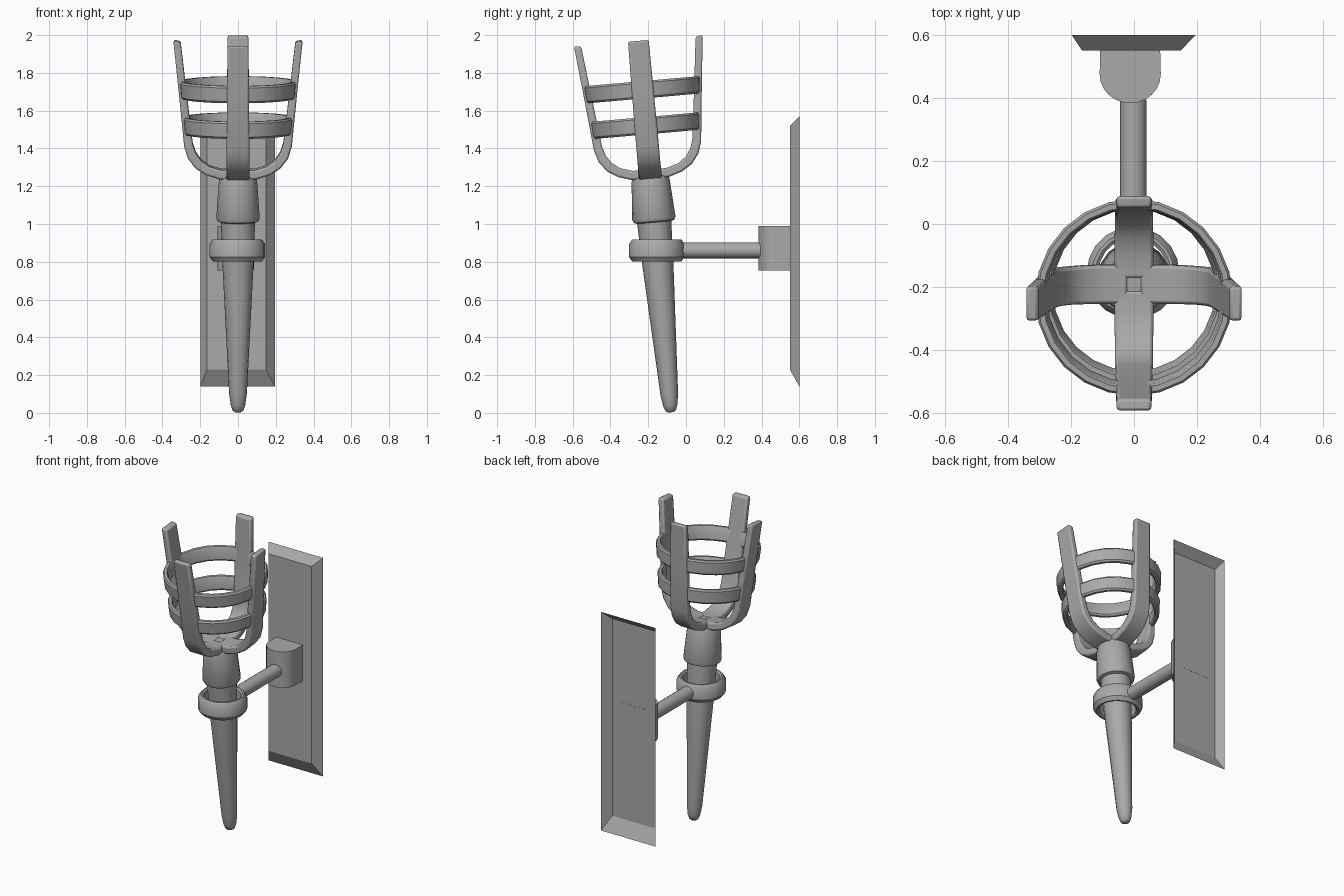
import bpy, bmesh, math
from mathutils import Matrix, Vector

if "Cube" in bpy.data.objects:
    bpy.data.objects.remove(bpy.data.objects["Cube"])

iron = bpy.data.materials.new("grey_iron")
iron.diffuse_color = (0.4, 0.4, 0.4, 1)
iron.use_nodes = True
iron.node_tree.nodes["Principled BSDF"].inputs["Base Color"].default_value = iron.diffuse_color

# The torch leans forward by five degrees
TILT = Matrix.Translation((0, -0.08, 0)) @ Matrix.Rotation(math.radians(5), 4, 'X')


def finish(name, bm, matrix=Matrix(), angle=35, bevel=0, recalc=True):
    bmesh.ops.remove_doubles(bm, verts=bm.verts, dist=1e-5)
    if recalc:
        bmesh.ops.recalc_face_normals(bm, faces=bm.faces)
    bm.transform(matrix)
    me = bpy.data.meshes.new(name)
    bm.to_mesh(me)
    bm.free()
    me.materials.append(iron)
    ob = bpy.data.objects.new(name, me)
    bpy.context.collection.objects.link(ob)
    if bevel:
        mod = ob.modifiers.new("soft_edges", 'BEVEL')
        mod.width = bevel
        mod.segments = 2
        mod.limit_method = 'ANGLE'
        mod.angle_limit = math.radians(50)
    bpy.ops.object.select_all(action='DESELECT')
    ob.select_set(True)
    bpy.context.view_layer.objects.active = ob
    bpy.ops.object.shade_smooth_by_angle(angle=math.radians(angle))
    return ob


def lathe(name, profile, sides, matrix, closed=False, angle=35):
    """Turn (radius, height) points around z; closed profiles make rings."""
    bm = bmesh.new()
    rows = []
    for r, z in profile:
        rows.append([bm.verts.new((r * math.cos(2 * math.pi * i / sides),
                                   r * math.sin(2 * math.pi * i / sides), z))
                     for i in range(sides)])
    n = len(rows)
    for j in range(n if closed else n - 1):
        a, b = rows[j], rows[(j + 1) % n]
        for i in range(sides):
            k = (i + 1) % sides
            bm.faces.new((a[i], a[k], b[k], b[i]))
    if not closed:
        bm.faces.new(rows[0])
        bm.faces.new(rows[-1])
    return finish(name, bm, matrix, angle)


# Tapered handle with rounded tip
lathe("handle", [(0.014, 0.003), (0.028, 0.012), (0.038, 0.04), (0.047, 0.10),
                 (0.084, 0.82), (0.092, 1.06)], 16, TILT, angle=50)

# Socket under the cage
lathe("socket", [(0.09, 1.012), (0.108, 1.018), (0.115, 1.035), (0.101, 1.235),
                 (0.094, 1.255)], 16, TILT)

# Cage hub
lathe("cage_hub", [(0.085, 1.238), (0.09, 1.245), (0.09, 1.278), (0.08, 1.288)], 8,
      TILT @ Matrix.Rotation(math.pi / 8, 4, 'Z'))

# Four curved prongs: outer point, inner point, half width
SECTIONS = [((0.02, 1.240), (0.02, 1.292), 0.060),
            ((0.10, 1.246), (0.09, 1.294), 0.062),
            ((0.17, 1.268), (0.155, 1.314), 0.061),
            ((0.225, 1.303), (0.196, 1.345), 0.060),
            ((0.265, 1.355), (0.224, 1.385), 0.060),
            ((0.285, 1.42), (0.240, 1.435), 0.060),
            ((0.313, 1.70), (0.272, 1.70), 0.058),
            ((0.342, 1.978), (0.304, 1.974), 0.055)]
for i, side in enumerate(("right", "back", "left", "front")):
    bm = bmesh.new()
    rows = [[bm.verts.new(p) for p in ((o[0], -w, o[1]), (o[0], w, o[1]),
                                       (n[0], w, n[1]), (n[0], -w, n[1]))]
            for o, n, w in SECTIONS]
    for a, b in zip(rows, rows[1:]):
        for k in range(4):
            m = (k + 1) % 4
            bm.faces.new((a[k], a[m], b[m], b[k]))
    bm.faces.new(rows[0])
    bm.faces.new(rows[-1])
    finish(side + "_prong", bm, TILT @ Matrix.Rotation(i * math.pi / 2, 4, 'Z'), bevel=0.01)

# Two flared hoops joining the prongs
for name, r, z in (("upper_hoop", 0.305, 1.717), ("lower_hoop", 0.286, 1.526)):
    ring = [(r - 0.007, z - 0.046), (r + 0.002, z - 0.036), (r + 0.008, z + 0.036),
            (r + 0.001, z + 0.046), (r - 0.016, z + 0.046), (r - 0.022, z + 0.036),
            (r - 0.029, z - 0.036), (r - 0.022, z - 0.046)]
    lathe(name, ring, 24, TILT, closed=True)

# Upright collar around the handle
lathe("collar", [(0.110, 0.81), (0.12, 0.802), (0.130, 0.802), (0.147, 0.825),
                 (0.147, 0.893), (0.130, 0.918), (0.12, 0.918), (0.110, 0.91)],
      20, Matrix.Translation((-0.003, -0.155, 0)), closed=True)

# Support arm running back to the wall block
lathe("support_arm", [(0.042, 0), (0.042, 0.42)], 16,
      Matrix.Translation((-0.002, -0.025, 0.86)) @ Matrix.Rotation(-math.pi / 2, 4, 'X'))

# Wall block with a rounded front
bm = bmesh.new()
outline = [(0.095, 0.551)]
outline += [(0.097 * math.cos(a), 0.475 - 0.092 * math.sin(a))
            for a in (math.pi * i / 12 for i in range(13))]
outline += [(-0.095, 0.551)]
low = bm.faces.new([bm.verts.new((x - 0.012, y, 0.755)) for x, y in outline])
top = bmesh.ops.extrude_face_region(bm, geom=[low])
bmesh.ops.translate(bm, vec=Vector((0, 0, 0.235)),
                    verts=[v for v in top['geom'] if isinstance(v, bmesh.types.BMVert)])
finish("wall_block", bm)

# Wall plate: hollow pressed sheet with sloping rims, open at the back
bm = bmesh.new()
back = [bm.verts.new((x, 0.6, z)) for x, z in
        ((-0.198, 0.14), (0.196, 0.14), (0.196, 1.57), (-0.198, 1.57))]
front = [bm.verts.new((x, 0.55, z)) for x, z in
         ((-0.165, 0.23), (0.148, 0.23), (0.148, 1.52), (-0.165, 1.52))]
bm.faces.new(front)
for k in range(4):
    m = (k + 1) % 4
    bm.faces.new((back[k], back[m], front[m], front[k]))
finish("wall_plate", bm, angle=20, recalc=False)
